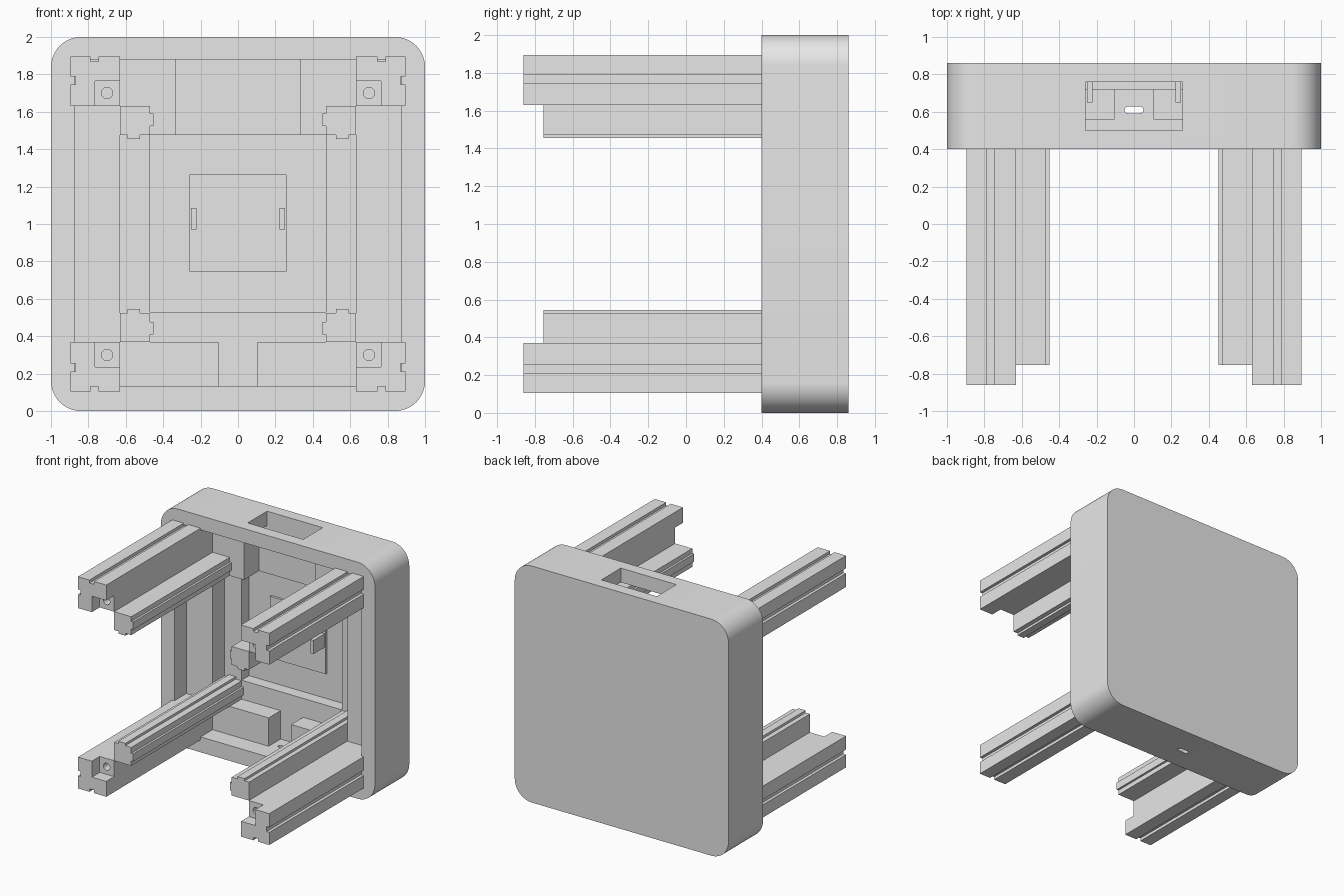
import bpy
import bmesh
from math import pi, cos, sin

if "Cube" in bpy.data.objects:
    bpy.data.objects.remove(bpy.data.objects["Cube"])

MID = 1.0      # height of the horizontal mirror plane

grey = bpy.data.materials.new("plain grey")
grey.use_nodes = True
grey.diffuse_color = (0.8, 0.8, 0.8, 1)
grey.node_tree.nodes["Principled BSDF"].inputs["Base Color"].default_value = (0.8, 0.8, 0.8, 1)


def prism(name, outline, lo, hi, axis="y"):
    """Extrude a 2D outline along y (outline is x, z) or z (outline is x, y)."""
    bm = bmesh.new()
    place = (lambda a, b, d: (a, d, b)) if axis == "y" else (lambda a, b, d: (a, b, d))
    face = bm.faces.new([bm.verts.new(place(a, b, lo)) for a, b in outline])
    out = bmesh.ops.extrude_face_region(bm, geom=[face])
    moved = [g for g in out["geom"] if isinstance(g, bmesh.types.BMVert)]
    bmesh.ops.translate(bm, verts=moved, vec=place(0, 0, hi - lo))
    bmesh.ops.recalc_face_normals(bm, faces=bm.faces)
    mesh = bpy.data.meshes.new(name)
    bm.to_mesh(mesh)
    bm.free()
    mesh.materials.append(grey)
    obj = bpy.data.objects.new(name, mesh)
    bpy.context.collection.objects.link(obj)
    return obj


def box(name, x0, x1, y0, y1, z0, z1):
    return prism(name, [(x0, z0), (x1, z0), (x1, z1), (x0, z1)], y0, y1)


def rounded(hx, hy, r, cx, cy, n=12):
    """Rounded rectangle outline around a centre."""
    pts = []
    for k, (sx, sy) in enumerate([(1, 1), (-1, 1), (-1, -1), (1, -1)]):
        for i in range(n + 1):
            a = (k + i / n) * pi / 2
            p = (cx + sx * (hx - r) + r * cos(a), cy + sy * (hy - r) + r * sin(a))
            if not pts or abs(p[0] - pts[-1][0]) + abs(p[1] - pts[-1][1]) > 1e-5:
                pts.append(p)
    if abs(pts[0][0] - pts[-1][0]) + abs(pts[0][1] - pts[-1][1]) < 1e-5:
        pts.pop()
    return pts


def cut(obj, cutter):
    """Subtract a cutter, then discard it."""
    cutter.hide_render = True
    mod = obj.modifiers.new("cut", "BOOLEAN")
    mod.operation = "DIFFERENCE"
    mod.solver = "EXACT"
    mod.object = cutter
    select(obj)
    bpy.ops.object.modifier_apply(modifier=mod.name)
    bpy.data.objects.remove(cutter)


def select(obj):
    bpy.ops.object.select_all(action="DESELECT")
    obj.select_set(True)
    bpy.context.view_layer.objects.active = obj


def smooth(obj):
    select(obj)
    bpy.ops.object.shade_smooth_by_angle(angle=0.5)


# Rounded housing, open at the front
housing = prism("housing", rounded(1, 1, 0.16, 0, MID), 0.40, 0.86)

# Stepped pockets: half width, bottom, top, depth
for hw, z0, z1, depth in [
    (0.875, 0.13, 1.88, 0.56),     # wide front opening
    (0.63, 0.37, 1.475, 0.72),     # middle step
    (0.105, 0.13, 0.45, 0.72),     # gap between the lower blocks
    (0.335, 1.40, 1.88, 0.76),     # upper channel
    (0.47, 0.53, 1.475, 0.82),     # deepest recess
]:
    cut(housing, box("pocket_cutter", -hw, hw, 0.3, depth, z0, z1))

# Window in the top wall and slot in the bottom wall
cut(housing, box("window_cutter", -0.26, 0.26, 0.50, 0.76, 1.75, 2.1))
cut(housing, prism("slot_cutter", rounded(0.05, 0.018, 0.018, 0, 0.61, 6), -0.1, 0.2, "z"))
smooth(housing)

# Raised plate with two tabs on the back wall
box("back_plate", -0.26, 0.26, 0.80, 0.83, 0.745, 1.265)
for side, s in (("left", 1), ("right", -1)):
    x0, x1 = sorted((s * 0.222, s * 0.25))
    box("plate_tab_" + side, x0, x1, 0.65, 0.81, 0.97, 1.085)

# Profiles of the posts in the upper left quadrant
outer = [(0.63, 0.63), (0.895, 0.63), (0.895, 0.745), (0.87, 0.745), (0.87, 0.788),
         (0.895, 0.788), (0.895, 0.895), (0.788, 0.895), (0.788, 0.87),
         (0.745, 0.87), (0.745, 0.895), (0.63, 0.895)]
inner = [(0.63, 0.63), (0.47, 0.63), (0.47, 0.59), (0.452, 0.59), (0.452, 0.525),
         (0.47, 0.525), (0.47, 0.475), (0.525, 0.475), (0.525, 0.455),
         (0.59, 0.455), (0.59, 0.475), (0.63, 0.475)]

# Four pairs of posts, mirrored left-right and top-bottom
for side, sx in (("left", 1), ("right", -1)):
    for level, sz in (("upper", 1), ("lower", -1)):
        def flip(pts):
            return [(sx * x, MID + sz * z) for x, z in pts]
        tag = level + "_" + side
        post = prism("outer_post_" + tag, flip(outer), -0.86, 0.57)
        notch = flip([(0.6, 0.6), (0.765, 0.6), (0.765, 0.765), (0.6, 0.765)])
        cut(post, prism("notch_cutter", notch, -0.9, -0.755))
        hole = rounded(0.03, 0.03, 0.03, sx * 0.7, MID + sz * 0.7, 6)
        cut(post, prism("hole_cutter", hole, -0.8, -0.45))
        smooth(post)
        prism("inner_post_" + tag, flip(inner), -0.755, 0.57 if sz > 0 else 0.73)
